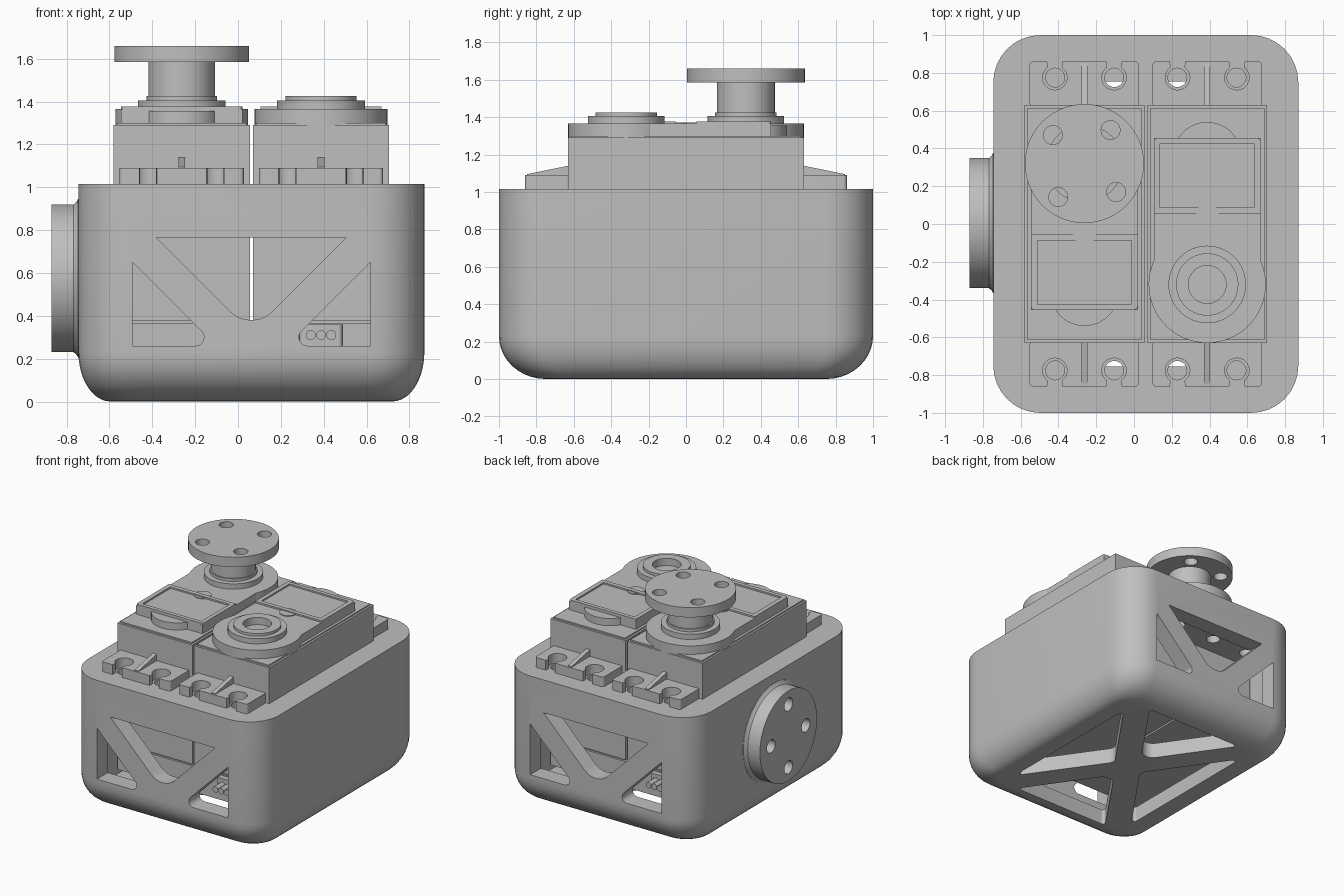
import bpy, bmesh, math
from mathutils import Matrix, Vector

if "Cube" in bpy.data.objects:
    bpy.data.objects.remove(bpy.data.objects["Cube"])

gray = bpy.data.materials.new("plain_gray")
gray.use_nodes = True
gray.diffuse_color = (0.52, 0.52, 0.52, 1)
gray.node_tree.nodes["Principled BSDF"].inputs["Base Color"].default_value = gray.diffuse_color

CX = 0.0625          # middle of the housing in x
SX, SY = 0.3875, -0.32   # output shaft of the left servo


# ---- helpers ----
def finish(name, bm):
    bmesh.ops.recalc_face_normals(bm, faces=bm.faces)
    mesh = bpy.data.meshes.new(name)
    bm.to_mesh(mesh)
    bm.free()
    obj = bpy.data.objects.new(name, mesh)
    bpy.context.collection.objects.link(obj)
    mesh.materials.append(gray)
    return obj


def loft(name, rings):
    bm = bmesh.new()
    loops = [[bm.verts.new(p) for p in ring] for ring in rings]
    n = len(loops[0])
    for a, b in zip(loops, loops[1:]):
        for i in range(n):
            bm.faces.new((a[i], a[(i + 1) % n], b[(i + 1) % n], b[i]))
    bm.faces.new(loops[0][::-1])
    bm.faces.new(loops[-1])
    return finish(name, bm)


def prism(name, pts, lo, hi, axis="z"):
    place = {"z": lambda u, v, w: (u, v, w),
             "y": lambda u, v, w: (u, w, v),
             "x": lambda u, v, w: (w, u, v)}[axis]
    return loft(name, [[place(u, v, w) for u, v in pts] for w in (lo, hi)])


def circle(u, v, r, n=48):
    return [(u + r * math.cos(2 * math.pi * i / n), v + r * math.sin(2 * math.pi * i / n))
            for i in range(n)]


def rect(u0, u1, v0, v1):
    return [(u0, v0), (u1, v0), (u1, v1), (u0, v1)]


def rounded(corners, seg=8):
    """Polygon from (u, v, radius) corners, each radius turned into an arc."""
    out, n = [], len(corners)
    for i, (u, v, r) in enumerate(corners):
        p = Vector((u, v))
        if r == 0:
            out.append((u, v))
            continue
        a = (Vector(corners[i - 1][:2]) - p).normalized()
        b = (Vector(corners[(i + 1) % n][:2]) - p).normalized()
        half = a.angle(b) / 2
        mid = p + (a + b).normalized() * r / math.sin(half)
        start = p + a * r / math.tan(half) - mid
        end = p + b * r / math.tan(half) - mid
        sweep = math.atan2(start.x * end.y - start.y * end.x, start.dot(end))
        for k in range(seg + 1):
            q = mid + Matrix.Rotation(sweep * k / seg, 2) @ start
            out.append((q.x, q.y))
    return out


def rounded_rect(cx, cy, hx, hy, r):
    return rounded([(cx + sx * hx, cy + sy * hy, r)
                    for sx, sy in ((-1, -1), (1, -1), (1, 1), (-1, 1))])


def cut(obj, cutters):
    for c in cutters:
        mod = obj.modifiers.new("cut", "BOOLEAN")
        mod.operation, mod.solver, mod.object = "DIFFERENCE", "EXACT", c
        bpy.context.view_layer.objects.active = obj
        bpy.ops.object.modifier_apply(modifier=mod.name)
        bpy.data.objects.remove(c)


# ---- housing: rounded shell, larger rounding front and back ----
rings = []
for k in range(11):
    t = math.pi / 2 * k / 10
    off, z = 1 - math.sin(t), 0.23 * (1 - math.cos(t))
    ring = rounded_rect(CX, 0, 0.8075 - 0.15 * off, 1 - 0.25 * off, 0.25 - 0.13 * off)
    rings.append([(x, y, z) for x, y in ring])
rings.append([(x, y, 1.015) for x, y in rounded_rect(CX, 0, 0.8075, 1, 0.25)])
housing = loft("housing", rings)

cutters = [prism("cavity", rounded_rect(CX, 0, 0.66, 0.87, 0.1), 0.12, 0.8)]

# truss windows, front and back
upper = [(CX - 0.443, 0.765, 0), (CX + 0.443, 0.765, 0), (CX, 0.322, 0.14)]
windows = [rounded(upper)]
for s in (-1, 1):
    windows.append(rounded([(CX + s * 0.555, 0.26, 0), (CX + s * 0.555, 0.65, 0),
                            (CX + s * 0.165, 0.26, 0.04)]))
for pts in windows:
    for y in (-0.95, 0.95):
        cutters.append(prism("window_cutter", pts, y - 0.15, y + 0.15, "y"))

# bottom openings leaving a cross
for s in (-1, 1):
    end_tri = [(CX - 0.42, s * 0.755, 0.02), (CX + 0.42, s * 0.755, 0.02), (CX, s * 0.15, 0.08)]
    side_tri = [(CX + s * 0.555, -0.62, 0.02), (CX + s * 0.555, 0.62, 0.02), (CX + s * 0.12, 0, 0.06)]
    for tri in (end_tri, side_tri):
        cutters.append(prism("bottom_cutter", rounded(tri), -0.1, 0.2))

# screw holes through the deck
for x in (-0.48, -0.167, 0.167, 0.48):
    for y in (-0.775, 0.775):
        cutters.append(prism("screw_cutter", circle(CX + x, y, 0.05, 24), 0.7, 1.1))
cut(housing, cutters)

# ---- side mounting flange with a flared root ----
profile = [(-0.7, 0.37), (-0.747, 0.37), (-0.753, 0.358), (-0.767, 0.345), (-0.87, 0.345)]
flange = loft("side_flange", [[(x, y, z) for y, z in circle(0.005, 0.575, r, 64)]
                              for x, r in profile])
cut(flange, [prism("flange_hole", circle(0.005 + dy, 0.575 + dz, 0.05, 24), -0.95, -0.72, "x")
             for dy, dz in ((0.21, 0), (-0.21, 0), (0, 0.24), (0, -0.24))])

# ---- one servo on the left; the other is the same, turned half around ----
servo = [
    prism("servo_body", rect(0.07, 0.705, -0.63, 0.63), 0.378, 1.29),
    prism("servo_core", rect(0.085, 0.69, -0.615, 0.615), 0.3, 1.3),
    prism("servo_bottom_case", rect(0.07, 0.705, -0.63, 0.63), 0.17, 0.366),
    prism("gear_cover", circle(SX, SY, 0.31, 64), 1.29, 1.365),
    prism("lid_end_disc", circle(SX, 0.36, 0.18), 1.29, 1.355),
    prism("cable_grommet", rounded_rect(SX, -0.64, 0.1, 0.03, 0.02), 0.26, 0.36),
]

# lid with a notch towards the shaft and a framed panel
lid = prism("servo_lid", rect(0.105, 0.67, SY, 0.455), 1.29, 1.365)
panel = prism("lid_panel", rounded([(0.105, 0.055, 0), (0.67, 0.055, 0),
                                    (0.67, 0.455, 0.02), (0.105, 0.455, 0.02)]), 1.33, 1.377)
cut(panel, [prism("panel_recess", rect(0.137, 0.635, 0.088, 0.425), 1.365, 1.4)])
notch = prism("panel_notch", circle(SX, 0.052, 0.06, 32), 1.33, 1.371)
servo += [lid, panel, notch]

# stepped bearing collar with a bore
collar = loft("shaft_collar", [[(x, y, z) for x, y in circle(SX, SY, r, 64)]
                               for z, r in ((1.33, 0.205), (1.405, 0.205), (1.405, 0.165),
                                            (1.425, 0.165))])
cut(collar, [prism("bore", circle(SX, SY, 0.1), 1.37, 1.5)])
servo.append(collar)

# mounting ears with open screw slots and a sloped rib
for s in (-1, 1):
    ear = prism("mounting_ear", rounded_rect(SX, s * 0.74, 0.29, 0.12, 0.02), 1.012, 1.09)
    slots = []
    for x in (SX - 0.157, SX + 0.157):
        slots.append(prism("slot_hole", circle(x, s * 0.775, 0.065, 32), 0.95, 1.2))
        slots.append(prism("slot_mouth", [(x - 0.03, s * 0.77), (x + 0.03, s * 0.77),
                                          (x + 0.045, s * 0.9), (x - 0.045, s * 0.9)], 0.95, 1.2))
    cut(ear, slots)
    rib = prism("ear_rib", [(s * 0.62, 1.05), (s * 0.85, 1.05), (s * 0.85, 1.095),
                            (s * 0.62, 1.142)], SX - 0.016, SX + 0.016, "x")
    servo += [ear, rib]

# three cable wires
for i in (-1, 0, 1):
    servo.append(prism("cable_wire", circle(SX + i * 0.048, 0.31, 0.023, 16), -0.76, -0.62, "y"))

turn = Matrix.Translation((CX, 0, 0)) @ Matrix.Rotation(math.pi, 4, "Z") @ Matrix.Translation((-CX, 0, 0))
for part in servo:
    twin = part.copy()
    twin.data = part.data.copy()
    twin.data.transform(turn)
    twin.name = "right_" + part.name
    part.name = "left_" + part.name
    bpy.context.collection.objects.link(twin)

# ---- output horn on the right servo ----
HX, HY = 2 * CX - SX, -SY
prism("horn_neck", circle(HX, HY, 0.155, 64), 1.36, 1.6)
horn = prism("horn_disc", circle(HX, HY, 0.315, 64), 1.585, 1.66)
cut(horn, [prism("horn_hole", circle(HX + 0.225 * math.cos(a), HY + 0.225 * math.sin(a), 0.05, 24), 1.5, 1.7)
           for a in (math.radians(52 + 90 * i - 4 * (i % 2)) for i in range(4))])

# ---- shading ----
bpy.ops.object.select_all(action="DESELECT")
for obj in bpy.context.collection.objects:
    if obj.type == "MESH":
        obj.select_set(True)
        bpy.context.view_layer.objects.active = obj
bpy.ops.object.shade_smooth_by_angle(angle=math.radians(30))
